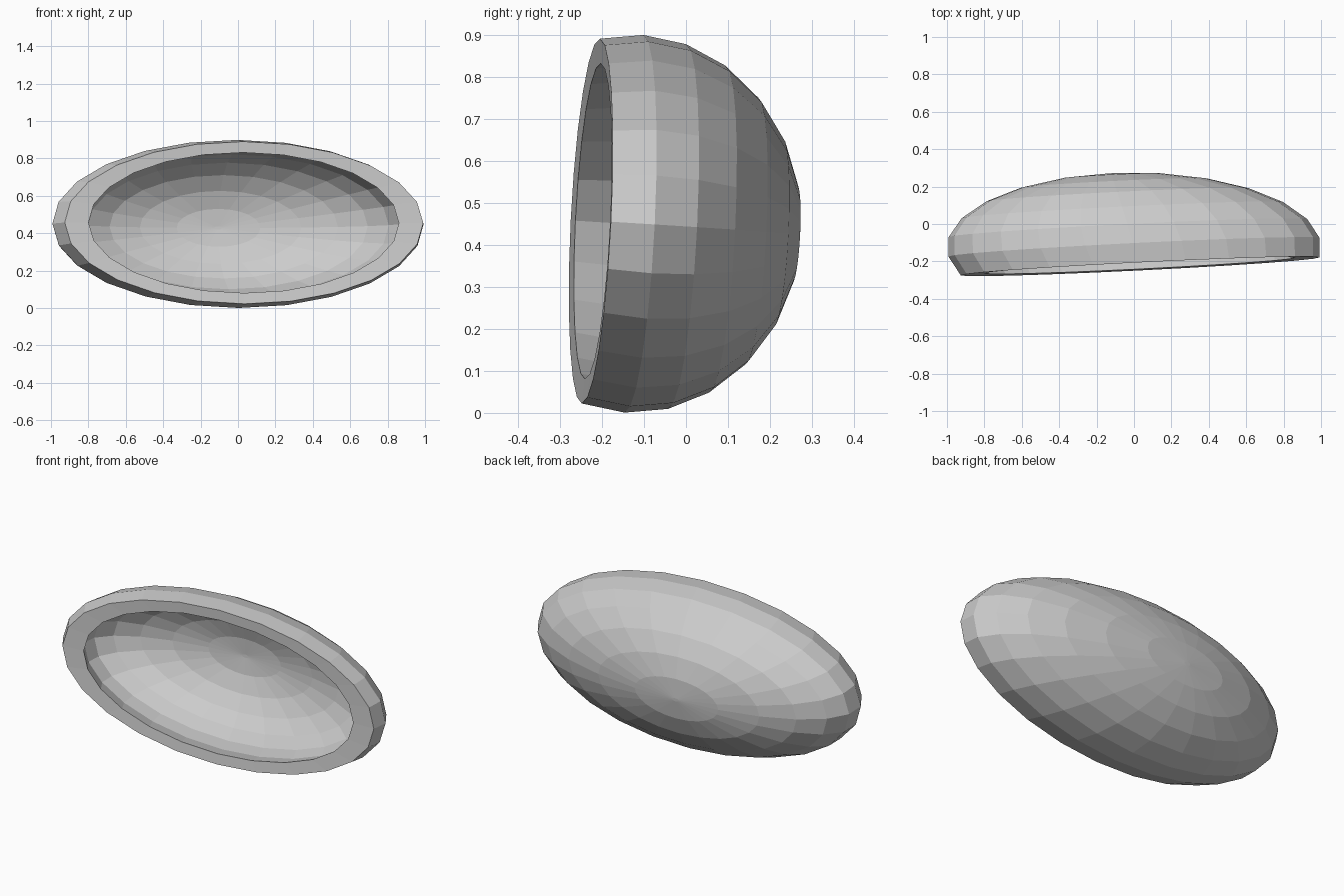
import bpy, bmesh, math
from mathutils import Vector

if "Cube" in bpy.data.objects:
    bpy.data.objects.remove(bpy.data.objects["Cube"])

SEGS = 24
STEP = math.radians(15)
WALL = 0.13                                  # wall thickness on the unit sphere
CENTRE = Vector((0, -0.124, 0.45))
SCALE = Vector((1.0, 0.40, 0.45))

# bowl axis, tilted slightly to the left and down
tilt = Vector((0, 1, 0)).rotation_difference(Vector((-0.125, 1, -0.056)))


def place(radius, height, i):
    """Point on a ring around the tilted axis, stretched to the final oval."""
    a = 2 * math.pi * i / SEGS
    p = tilt @ Vector((radius * math.cos(a), height, radius * math.sin(a)))
    return CENTRE + Vector((p.x * SCALE.x, p.y * SCALE.y, p.z * SCALE.z))


# profile (radius, height): outer wall from pole to rim, then inner wall back
lats = [math.pi / 2 - STEP * k for k in range(1, 8)]
outer = [(0.02, 0.996)] + [(math.cos(t), math.sin(t)) for t in lats]
k = 1 - WALL
inner = [(0.02, 0.996 - WALL)] + [(k * math.cos(t), k * math.sin(t)) for t in lats]
inner[-1] = (math.cos(STEP) - WALL, -math.sin(STEP) + 0.012)
profile = outer + inner[::-1]

# lathe the profile
bm = bmesh.new()
rings = [[bm.verts.new(place(r, h, i)) for i in range(SEGS)] for r, h in profile]
for a, b in zip(rings, rings[1:]):
    for i in range(SEGS):
        j = (i + 1) % SEGS
        bm.faces.new((a[i], a[j], b[j], b[i]))
# tiny caps at both poles
bm.faces.new(rings[0])
bm.faces.new(rings[-1])
bmesh.ops.recalc_face_normals(bm, faces=bm.faces)

mesh = bpy.data.meshes.new("oval_bowl")
bm.to_mesh(mesh)
bm.free()
bpy.context.collection.objects.link(bpy.data.objects.new("oval_bowl", mesh))
